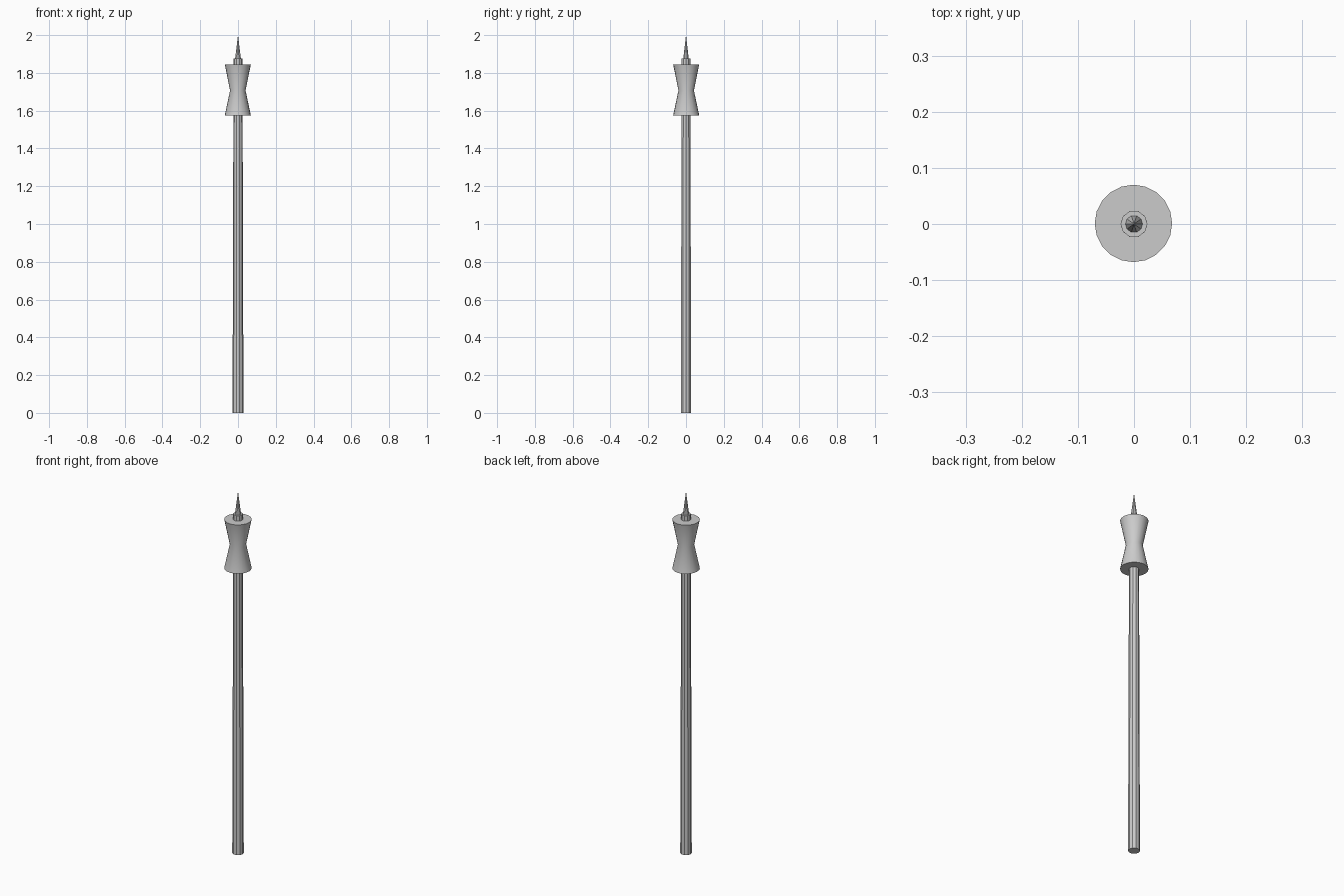
import bpy
import bmesh
import math

if "Cube" in bpy.data.objects:
    bpy.data.objects.remove(bpy.data.objects["Cube"])


def lathe(name, profile, sides, center=(0, 0), smooth=None):
    """Closed solid turned around z from (radius, z) points; radius 0 makes a tip."""
    bm = bmesh.new()
    rings = []
    for r, z in profile:
        count = sides if r > 0 else 1
        rings.append([bm.verts.new((center[0] + r * math.cos(math.tau * i / sides),
                                    center[1] + r * math.sin(math.tau * i / sides), z))
                      for i in range(count)])
    for low, high in zip(rings, rings[1:]):
        for i in range(sides):
            j = (i + 1) % sides
            if len(high) == 1:
                bm.faces.new((low[i], low[j], high[0]))
            else:
                bm.faces.new((low[i], low[j], high[j], high[i]))
    for ring in (rings[0], rings[-1]):
        if len(ring) > 1:
            bm.faces.new(ring)
    bmesh.ops.recalc_face_normals(bm, faces=bm.faces)
    mesh = bpy.data.meshes.new(name)
    bm.to_mesh(mesh)
    bm.free()
    obj = bpy.data.objects.new(name, mesh)
    bpy.context.collection.objects.link(obj)
    if smooth:
        bpy.ops.object.select_all(action='DESELECT')
        obj.select_set(True)
        bpy.context.view_layer.objects.active = obj
        bpy.ops.object.shade_smooth_by_angle(angle=math.radians(smooth))
    return obj


# Tapered pole, running up through the head to a short stub
lathe("pole", [(0.029, 0), (0.0245, 1.55), (0.024, 1.875)], 10)

# Waisted head: two cones meeting at a narrow middle
lathe("head", [(0.069, 1.575), (0.041, 1.707), (0.069, 1.845)], 20, (-0.001, 0.001), smooth=25)

# Slim spike on top of the stub
lathe("spike", [(0.016, 1.87), (0, 2.0)], 10)
